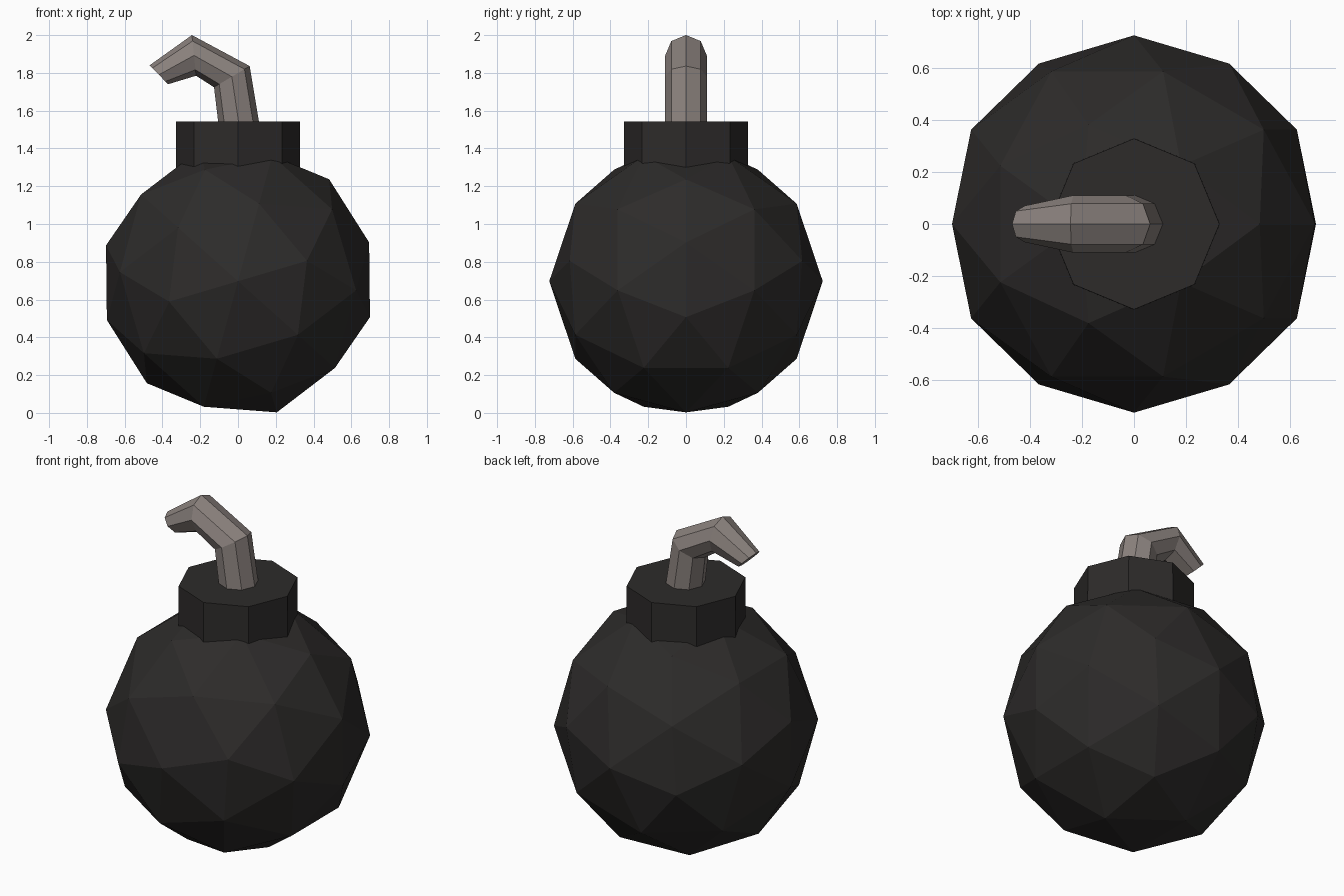
import bpy, bmesh, math
from mathutils import Matrix, Vector

if "Cube" in bpy.data.objects:
    bpy.data.objects.remove(bpy.data.objects["Cube"])


def material(name, rgb):
    m = bpy.data.materials.new(name)
    m.diffuse_color = (*rgb, 1)
    m.use_nodes = True
    m.node_tree.nodes["Principled BSDF"].inputs["Base Color"].default_value = m.diffuse_color
    return m


def add_object(name, bm, mat):
    bmesh.ops.recalc_face_normals(bm, faces=bm.faces)
    me = bpy.data.meshes.new(name)
    bm.to_mesh(me)
    bm.free()
    me.materials.append(mat)
    ob = bpy.data.objects.new(name, me)
    bpy.context.collection.objects.link(ob)
    return ob


def loft(name, rings, mat):
    """Eight-sided tube; each ring is (outer xz, inner xz, half width in y)."""
    bm = bmesh.new()
    loops = []
    for outer, inner, width in rings:
        a = Vector((outer[0], 0, outer[1]))
        b = Vector((inner[0], 0, inner[1]))
        centre, u, v = (a + b) / 2, (a - b) / 2, Vector((0, width, 0))
        angles = [i * math.tau / 8 for i in range(8)]
        loops.append([bm.verts.new(centre + u * math.cos(t) + v * math.sin(t))
                      for t in angles])
    for p, q in zip(loops, loops[1:]):
        for i in range(8):
            j = (i + 1) % 8
            bm.faces.new((p[i], p[j], q[j], q[i]))
    bm.faces.new(loops[0])
    bm.faces.new(loops[-1])
    return add_object(name, bm, mat)


iron = material("dark_iron", (0.026, 0.024, 0.023))
cord = material("cord", (0.26, 0.225, 0.21))

# Faceted round body, tipped sideways
bm = bmesh.new()
tilt = Matrix.Translation((0, 0, 0.697)) @ Matrix.Rotation(math.radians(41.8), 4, 'Y')
bmesh.ops.create_icosphere(bm, subdivisions=2, radius=0.724, matrix=tilt)
add_object("body", bm, iron)

# Octagonal neck sunk into the body
loft("neck", [((0.33, 1.2), (-0.33, 1.2), 0.33),
              ((0.328, 1.543), (-0.328, 1.543), 0.328)], iron)

# Bent fuse, tapering at its tip
loft("fuse", [((0.118, 1.5), (-0.1, 1.5), 0.11),
              ((0.062, 1.836), (-0.127, 1.724), 0.11),
              ((-0.244, 2.0), (-0.222, 1.785), 0.11),
              ((-0.468, 1.84), (-0.37, 1.74), 0.07)], cord)
